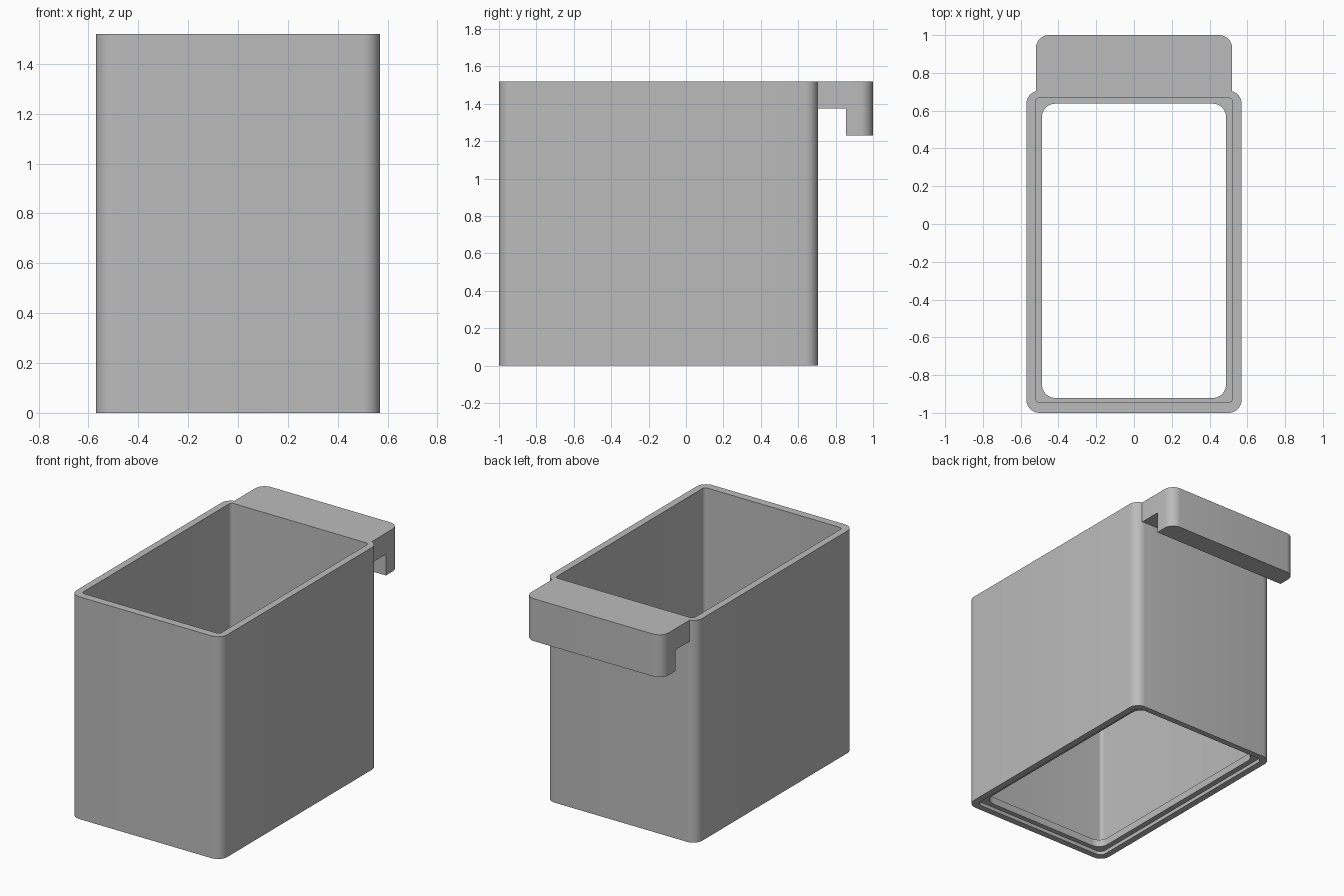
import bpy
import bmesh
from math import cos, sin, pi, radians

cube = bpy.data.objects.get("Cube")
if cube:
    bpy.data.objects.remove(cube, do_unlink=True)

# One flat grey for the whole bin
grey = bpy.data.materials.new("light_grey")
grey.use_nodes = True
colour = (0.5, 0.5, 0.5, 1)
grey.diffuse_color = colour
grey.node_tree.nodes["Principled BSDF"].inputs["Base Color"].default_value = colour


def rounded_block(name, x, y0, y1, z0, z1, r_front, r_back, steps=8):
    """Upright block, symmetric in x, with rounded vertical edges."""
    outline = []
    corners = [(1, 1, r_back), (-1, 1, r_back), (-1, -1, r_front), (1, -1, r_front)]
    for i, (sx, sy, r) in enumerate(corners):
        cx = sx * (x - r)
        cy = y1 - r if sy > 0 else y0 + r
        for k in range(steps + 1 if r else 1):
            a = (i + k / steps) * pi / 2
            outline.append((cx + r * cos(a), cy + r * sin(a), z0))
    bm = bmesh.new()
    base = bm.faces.new([bm.verts.new(p) for p in outline])
    top = bmesh.ops.extrude_face_region(bm, geom=[base])["geom"]
    bmesh.ops.translate(bm, vec=(0, 0, z1 - z0),
                        verts=[v for v in top if isinstance(v, bmesh.types.BMVert)])
    bmesh.ops.recalc_face_normals(bm, faces=bm.faces)
    mesh = bpy.data.meshes.new(name)
    bm.to_mesh(mesh)
    bm.free()
    mesh.materials.append(grey)
    obj = bpy.data.objects.new(name, mesh)
    bpy.context.collection.objects.link(obj)
    return obj


def combine(target, tool, operation):
    """Apply a boolean and remove the tool object."""
    mod = target.modifiers.new("combine", 'BOOLEAN')
    mod.operation = operation
    mod.solver = 'EXACT'
    mod.object = tool
    bpy.context.view_layer.objects.active = target
    bpy.ops.object.modifier_apply(modifier=mod.name)
    bpy.data.objects.remove(tool, do_unlink=True)


HEIGHT = 1.52
FLANGE_LOW, FLANGE_HIGH = 0.025, 0.075

# Hook over the back: flat shelf with a downturned lip
hook = rounded_block("hook", 0.52, 0.685, 1.0, 1.23, HEIGHT, 0, 0.07)
combine(hook, rounded_block("hook_gap", 0.7, 0.5, 0.855, 1.1, 1.375, 0, 0), 'DIFFERENCE')

# Outer shell joined with the hook
bin_body = rounded_block("bin_body", 0.57, -1.0, 0.706, 0, HEIGHT, 0.07, 0.07)
combine(bin_body, hook, 'UNION')

# Cavity above the flange, recess below it and the opening through it
cutters = [
    rounded_block("cavity", 0.522, -0.946, 0.669, FLANGE_HIGH, 1.7, 0.025, 0.025),
    rounded_block("base_recess", 0.525, -0.955, 0.665, -0.1, FLANGE_LOW, 0.04, 0.04),
    rounded_block("base_opening", 0.487, -0.921, 0.637, -0.05, 0.2, 0.07, 0.07),
]
for cutter in cutters:
    combine(bin_body, cutter, 'DIFFERENCE')

# Smooth the rounded corners, keep the other edges sharp
bpy.ops.object.select_all(action='DESELECT')
bin_body.select_set(True)
bpy.context.view_layer.objects.active = bin_body
bpy.ops.object.shade_smooth_by_angle(angle=radians(30))
